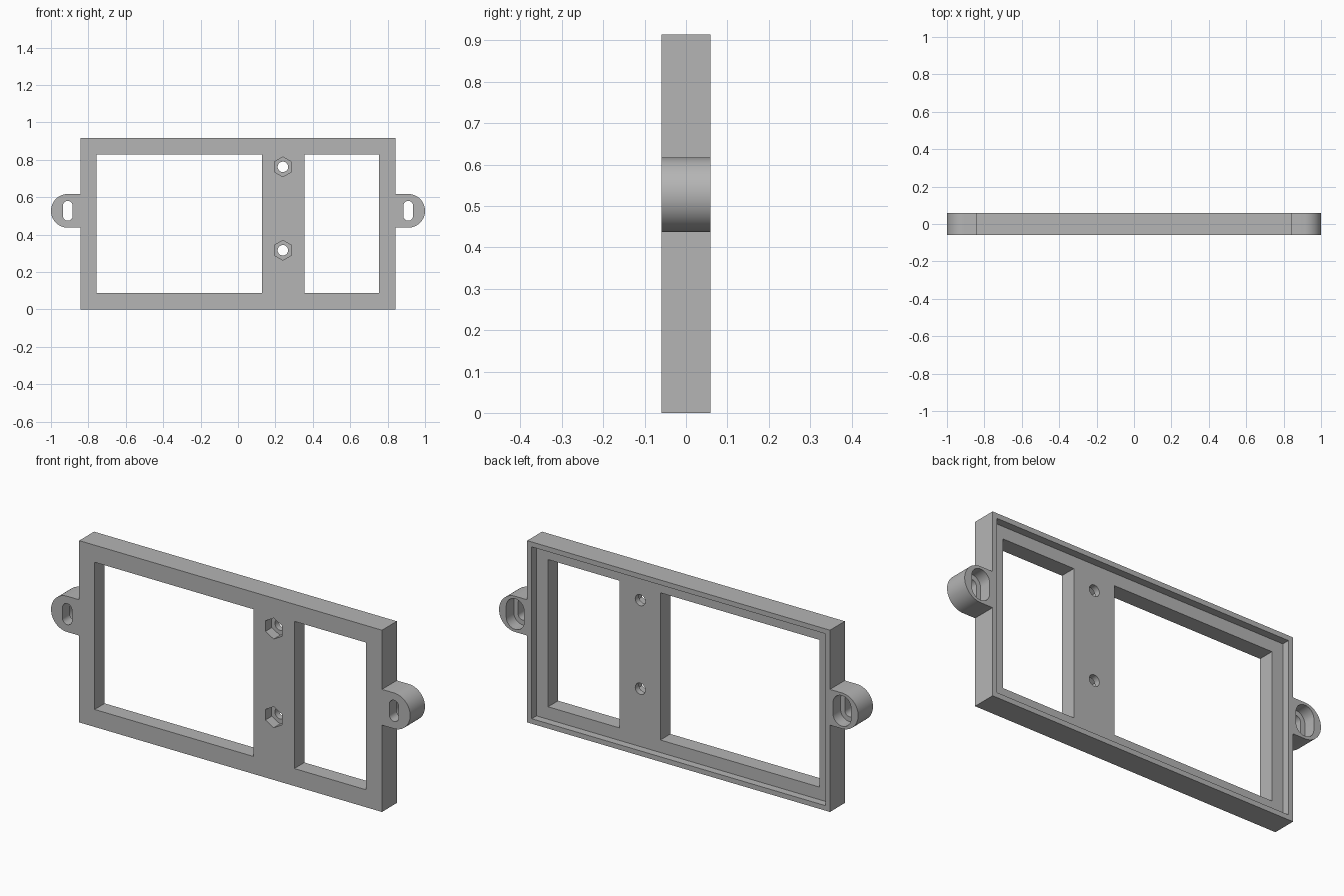
import bpy, bmesh
from math import pi, sin, cos, radians

cube = bpy.data.objects.get("Cube")
if cube:
    bpy.data.objects.remove(cube, do_unlink=True)

W, H, D = 0.843, 0.915, 0.059      # half width, height, half depth
EAR_X, EAR_Z, EAR_R = 0.91, 0.527, 0.09
RECESS = 0.038                     # depth of the back recess
RIM = 0.025

grey = bpy.data.materials.new("plain grey")
grey.use_nodes = True
colour = (0.46, 0.46, 0.46, 1)
grey.diffuse_color = colour
grey.node_tree.nodes["Principled BSDF"].inputs["Base Color"].default_value = colour


def prism(name, outline, y0, y1):
    """Extrude an (x, z) outline from y0 to y1."""
    bm = bmesh.new()
    face = bm.faces.new([bm.verts.new((x, y0, z)) for x, z in outline])
    new = bmesh.ops.extrude_face_region(bm, geom=[face])["geom"]
    for v in new:
        if isinstance(v, bmesh.types.BMVert):
            v.co.y = y1
    bmesh.ops.recalc_face_normals(bm, faces=bm.faces)
    mesh = bpy.data.meshes.new(name)
    bm.to_mesh(mesh)
    bm.free()
    mesh.materials.append(grey)
    obj = bpy.data.objects.new(name, mesh)
    bpy.context.collection.objects.link(obj)
    return obj


def rect(x0, x1, z0, z1):
    return [(x0, z0), (x1, z0), (x1, z1), (x0, z1)]


def arc(cx, cz, r, a0, a1, n):
    return [(cx + r * cos(a0 + (a1 - a0) * i / n),
             cz + r * sin(a0 + (a1 - a0) * i / n)) for i in range(n + 1)]


def ring(cx, cz, r, n):
    return arc(cx, cz, r, pi / 2, pi * 2.5, n)[:-1]


def slot(cx, cz, r, half):
    return (arc(cx, cz + half, r, 0, pi, 20)
            + arc(cx, cz - half, r, pi, 2 * pi, 20))


# Frame plate with a rounded mounting ear on each side
right_ear = arc(EAR_X, EAR_Z, EAR_R, -pi / 2, pi / 2, 32)
left_ear = arc(-EAR_X, EAR_Z, EAR_R, pi / 2, pi * 1.5, 32)
outline = ([(-W, 0), (W, 0), (W, EAR_Z - EAR_R)] + right_ear
           + [(W, EAR_Z + EAR_R), (W, H), (-W, H), (-W, EAR_Z + EAR_R)]
           + left_ear + [(-W, EAR_Z - EAR_R)])
frame = prism("mounting_frame", outline, -D, D)

# Cutters: back recess first, then the two windows
FAR = D + 0.05
cuts = [
    prism("recess_cutter", rect(-W + RIM, W - RIM, RIM, H - RIM), D - RECESS, FAR),
    prism("large_window_cutter", rect(-0.757, 0.128, 0.088, 0.829), -FAR, FAR),
    prism("small_window_cutter", rect(0.355, 0.753, 0.088, 0.829), -FAR, FAR),
]
# Screw holes with hexagonal nut pockets in the front
for z in (0.316, 0.762):
    cuts.append(prism("nut_pocket_cutter", ring(0.24, z, 0.053, 6), -FAR, -D + 0.05))
    cuts.append(prism("screw_hole_cutter", ring(0.24, z, 0.028, 32), -FAR, FAR))
# Ear slots with a wider pocket from the back
for side in (-1, 1):
    cuts.append(prism("slot_pocket_cutter", slot(side * EAR_X, EAR_Z, 0.05, 0.027), D - 0.06, FAR))
    cuts.append(prism("slot_cutter", slot(side * EAR_X, EAR_Z, 0.026, 0.027), -FAR, FAR))

for cutter in cuts:
    cutter.hide_render = True
    mod = frame.modifiers.new(cutter.name, "BOOLEAN")
    mod.operation = "DIFFERENCE"
    mod.solver = "EXACT"
    mod.object = cutter

# Apply the cuts and remove the cutters
bpy.context.view_layer.update()
graph = bpy.context.evaluated_depsgraph_get()
mesh = bpy.data.meshes.new_from_object(frame.evaluated_get(graph))
frame.modifiers.clear()
frame.data = mesh
for cutter in cuts:
    bpy.data.objects.remove(cutter, do_unlink=True)

bpy.ops.object.select_all(action="DESELECT")
frame.select_set(True)
bpy.context.view_layer.objects.active = frame
bpy.ops.object.shade_smooth_by_angle(angle=radians(30))
